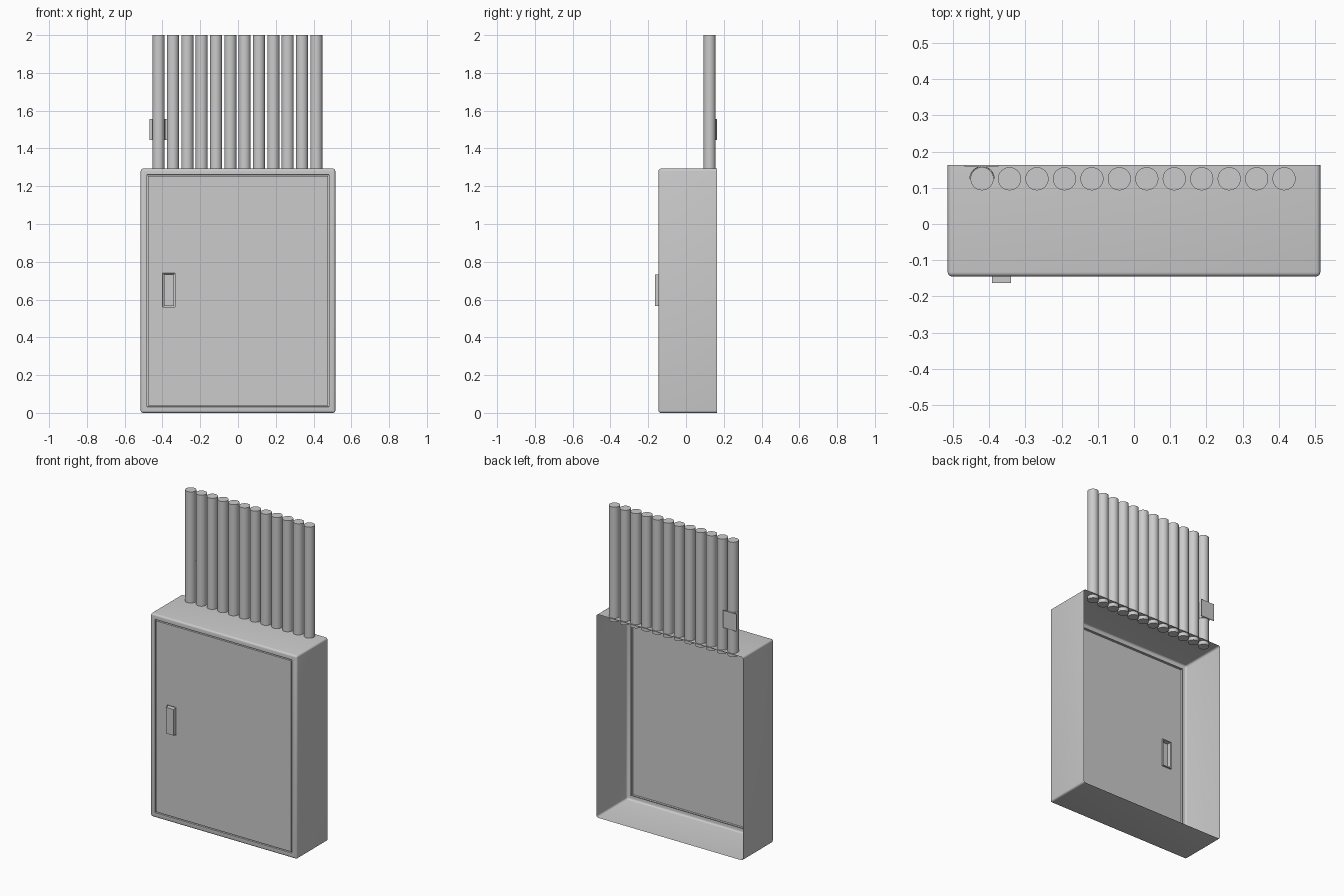
import bpy, bmesh, math
from mathutils import Vector

if "Cube" in bpy.data.objects:
    bpy.data.objects.remove(bpy.data.objects["Cube"])

grey = bpy.data.materials.new("light_grey_metal")
grey.diffuse_color = (0.6, 0.6, 0.6, 1)
grey.use_nodes = True
grey.node_tree.nodes["Principled BSDF"].inputs["Base Color"].default_value = grey.diffuse_color


def finish(bm, name):
    """Turn a bmesh into a smooth-by-angle grey object."""
    mesh = bpy.data.meshes.new(name)
    bm.to_mesh(mesh)
    bm.free()
    ob = bpy.data.objects.new(name, mesh)
    bpy.context.collection.objects.link(ob)
    mesh.materials.append(grey)
    bpy.ops.object.select_all(action='DESELECT')
    ob.select_set(True)
    bpy.context.view_layer.objects.active = ob
    bpy.ops.object.shade_smooth_by_angle(angle=math.radians(35))
    return ob


def box(bm, lo, hi):
    verts = bmesh.ops.create_cube(bm, size=1)['verts']
    for v in verts:
        v.co = Vector([lo[i] if v.co[i] < 0 else hi[i] for i in range(3)])


def inset(bm, face, thickness, depth=0.0):
    bmesh.ops.inset_individual(bm, faces=[face], thickness=thickness, depth=depth,
                               use_even_offset=True)


BACK = 0.163

# Cabinet shell: rounded at the front, open at the back
bm = bmesh.new()
box(bm, (-0.515, -0.145, 0), (0.515, BACK, 1.293))
edges = [e for e in bm.edges if any(v.co.y < 0 for v in e.verts)]
bmesh.ops.bevel(bm, geom=edges, offset=0.012, segments=4, profile=0.5, affect='EDGES')
bm.normal_update()
back = [f for f in bm.faces if f.normal.y > 0.9]
bmesh.ops.delete(bm, geom=back, context='FACES')
door = max((f for f in bm.faces if f.normal.y < -0.99), key=lambda f: f.calc_area())

# Groove around the door
inset(bm, door, 0.02)
inset(bm, door, 0.001, -0.012)
inset(bm, door, 0.005)
inset(bm, door, 0.001, 0.012)

# Split the door and pull the handle out of its middle cell
hx, hz = (-0.399, -0.333), (0.56, 0.74)
cells = [door]
for axis, vals in ((0, hx), (2, hz)):
    for val in vals:
        co, no = Vector((0, 0, 0)), Vector((0, 0, 0))
        co[axis], no[axis] = val, 1
        geom = set(cells) | {e for f in cells for e in f.edges} | {v for f in cells for v in f.verts}
        bmesh.ops.bisect_plane(bm, geom=list(geom), plane_co=co, plane_no=no)
        bm.normal_update()
        cells = [f for f in bm.faces if f.normal.y < -0.99
                 and abs(f.calc_center_median().y + 0.145) < 0.001
                 and all(abs(v.co.x) < 0.48 for v in f.verts)]
mid = Vector((sum(hx) / 2, -0.145, sum(hz) / 2))
handle = min(cells, key=lambda f: (f.calc_center_bounds() - mid).length)
inset(bm, handle, 0.001, -0.008)
inset(bm, handle, 0.005)
inset(bm, handle, 0.001, 0.026)
finish(bm, "cabinet_with_door")

# Row of conduits rising from the cabinet
for i in range(12):
    bm = bmesh.new()
    bmesh.ops.create_cone(bm, cap_ends=True, segments=32, radius1=0.032, radius2=0.032, depth=0.73)
    bmesh.ops.translate(bm, verts=bm.verts, vec=(-0.42 + i * 0.0759, 0.125, 1.635))
    finish(bm, f"conduit_{i + 1}")

# Wall plate of the conduit clamp
bm = bmesh.new()
box(bm, (-0.468, 0.159, 1.445), (-0.374, BACK, 1.555))
finish(bm, "clamp_plate")

# Half-round strap hugging the back of the first conduit
bm = bmesh.new()
n = 16
arc = [(r, math.pi * k / n) for r, ks in ((0.035, range(n + 1)), (0.0325, range(n, -1, -1))) for k in ks]
ring = [bm.verts.new((-0.42 + r * math.cos(a), 0.125 + r * math.sin(a), 1.445)) for r, a in arc]
face = bm.faces.new(ring)
top = bmesh.ops.extrude_face_region(bm, geom=[face])['geom']
bmesh.ops.translate(bm, verts=[g for g in top if isinstance(g, bmesh.types.BMVert)], vec=(0, 0, 0.11))
bmesh.ops.recalc_face_normals(bm, faces=bm.faces)
finish(bm, "clamp_strap")
